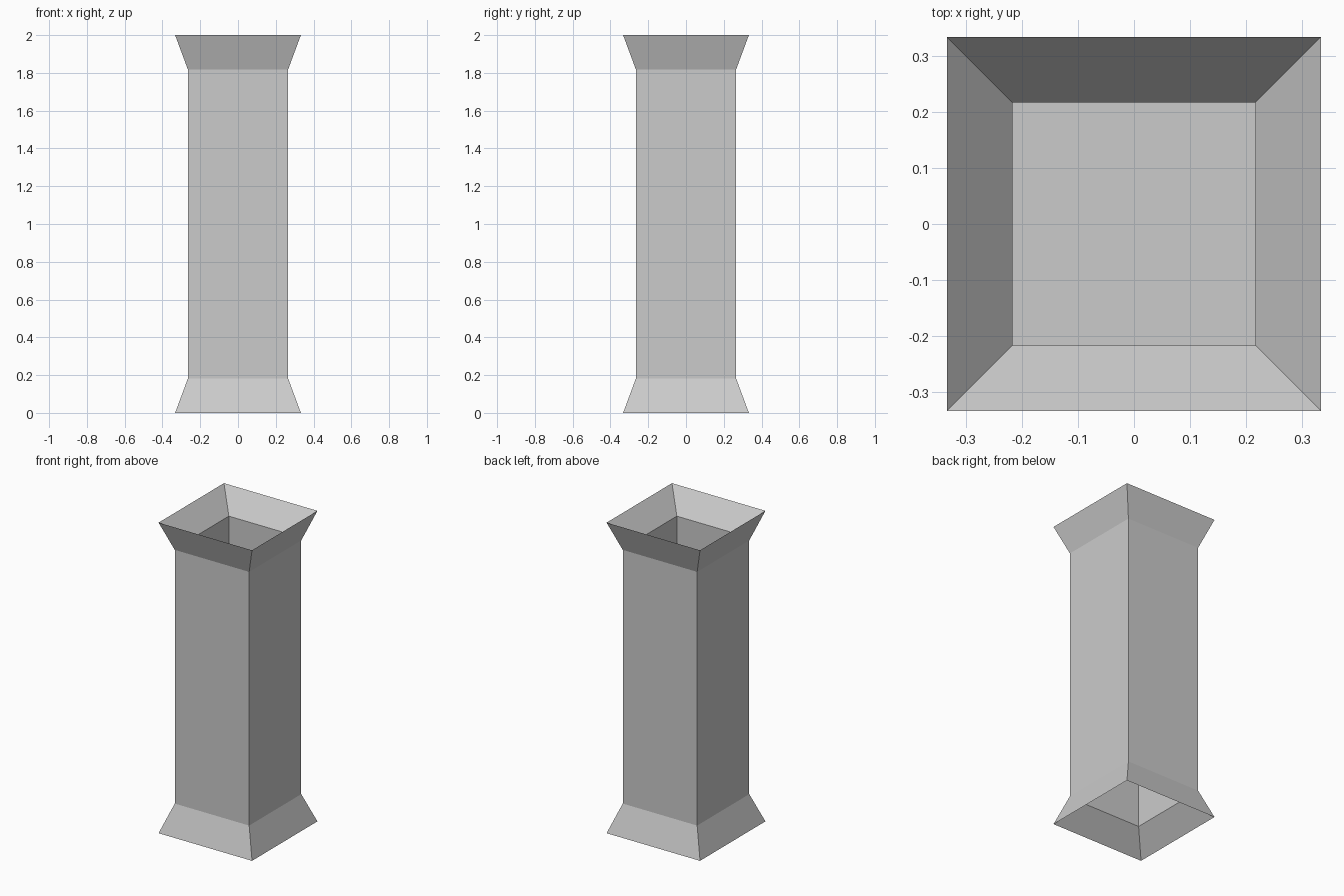
import bpy, bmesh

if "Cube" in bpy.data.objects:
    bpy.data.objects.remove(bpy.data.objects["Cube"])

# Half-width and height of each square ring, from the floor of the upper recess,
# up over the flared rim, down the outer wall and back up into the lower recess
upper = [(0.217, 1.30), (0.217, 1.863), (0.333, 2.0), (0.265, 1.817)]
lower = [(w, 2.0 - z) for w, z in reversed(upper)]
profile = upper + lower


def square_ring(bm, w, z):
    return [bm.verts.new((x * w, y * w, z)) for x, y in ((-1, -1), (1, -1), (1, 1), (-1, 1))]


# Square pillar with flared ends, recessed at both ends
bm = bmesh.new()
rings = [square_ring(bm, w, z) for w, z in profile]
for a, b in zip(rings, rings[1:]):
    for i in range(4):
        j = (i + 1) % 4
        bm.faces.new((a[i], a[j], b[j], b[i]))

# Recess floors
bm.faces.new(rings[0])
bm.faces.new(rings[-1])
bmesh.ops.recalc_face_normals(bm, faces=bm.faces[:])

mesh = bpy.data.meshes.new("pillar")
bm.to_mesh(mesh)
bm.free()
pillar = bpy.data.objects.new("pillar", mesh)
bpy.context.collection.objects.link(pillar)
